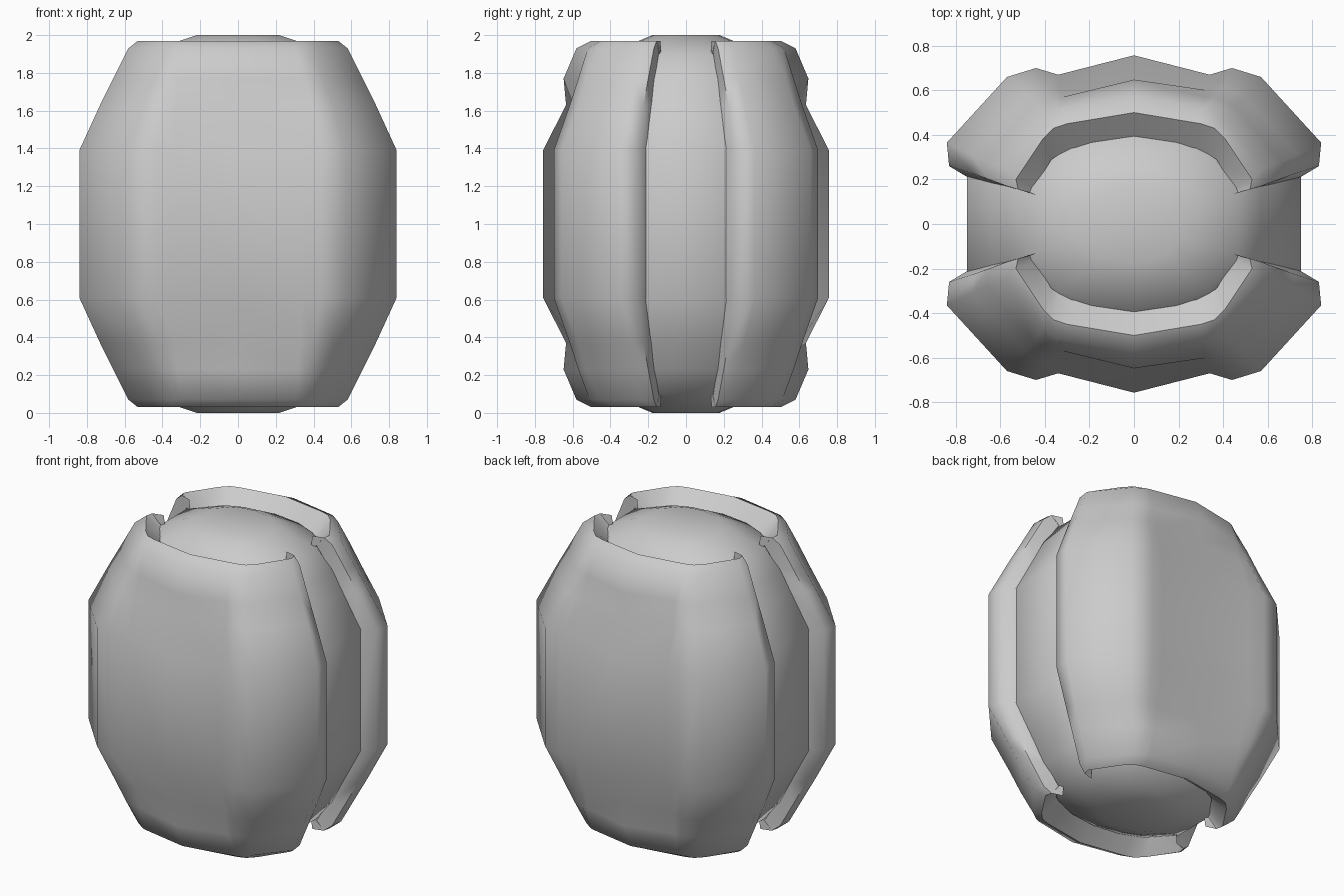
import bpy, bmesh, math

if "Cube" in bpy.data.objects:
    bpy.data.objects.remove(bpy.data.objects["Cube"])

# Each level: (height from mid-plane, half outline in plan from the x-side edge to the centre line)
SHELL = [
    (0.39, [(.73, .20), (.83, .26), (.84, .365), (.57, .66), (.44, .70), (.34, .67), (0, .757)]),
    (0.63, [(.63, .18), (.72, .225), (.73, .31), (.50, .57), (.395, .615), (.33, .60), (0, .635)]),
    (0.77, [(.56, .165), (.65, .20), (.66, .28), (.45, .53), (.36, .57), (.32, .57), (0, .648)]),
    (0.93, [(.46, .14), (.57, .17), (.58, .25), (.41, .46), (.34, .51), (.31, .52), (0, .58)]),
    (0.97, [(.45, .135), (.52, .155), (.53, .20), (.41, .38), (.36, .43), (.30, .45), (0, .50)]),
    (0.88, [(.44, .13), (.45, .135), (.45, .16), (.37, .29), (.34, .31), (.28, .34), (0, .39)]),
]
CORE_RING = [(.75, .22), (.52, .48), (.30, .57), (0, .61)]
CORE = [(0.40, 1), (0.63, .85), (0.77, .76), (0.90, .63), (0.97, .41), (1.0, .29)]


def loft(name, rings, closed):
    """Skin a stack of equal-length point rings."""
    bm = bmesh.new()
    rows = [[bm.verts.new(p) for p in r] for r in rings]
    n = len(rows[0])
    for a, b in zip(rows, rows[1:]):
        for i in range(n if closed else n - 1):
            j = (i + 1) % n
            bm.faces.new((a[i], a[j], b[j], b[i]))
    if closed:
        bm.faces.new(rows[0])
        bm.faces.new(rows[-1])
    bmesh.ops.recalc_face_normals(bm, faces=bm.faces)
    mesh = bpy.data.meshes.new(name)
    bm.to_mesh(mesh)
    bm.free()
    ob = bpy.data.objects.new(name, mesh)
    bpy.context.collection.objects.link(ob)
    bpy.ops.object.select_all(action='DESELECT')
    ob.select_set(True)
    bpy.context.view_layer.objects.active = ob
    bpy.ops.object.shade_smooth_by_angle(angle=math.radians(60))
    return ob


def stack(levels):
    """Mirror upper levels about the mid-plane, bottom to top."""
    return [(1 - h, d) for h, d in reversed(levels)] + [(1 + h, d) for h, d in levels]


# Barrel-shaped core
half = CORE_RING + [(-x, y) for x, y in CORE_RING[-2::-1]]
outline = half + [(-x, -y) for x, y in half]
loft("core", [[(x * s, y * s, z) for x, y in outline] for z, s in stack(CORE)], True)

# Front and back armour shells
for name, side in (("front_shell", -1), ("back_shell", 1)):
    rings = []
    for z, pts in stack(SHELL):
        full = pts + [(-x, y) for x, y in pts[-2::-1]]
        rings.append([(x, y * side, z) for x, y in full])
    loft(name, rings, False)
